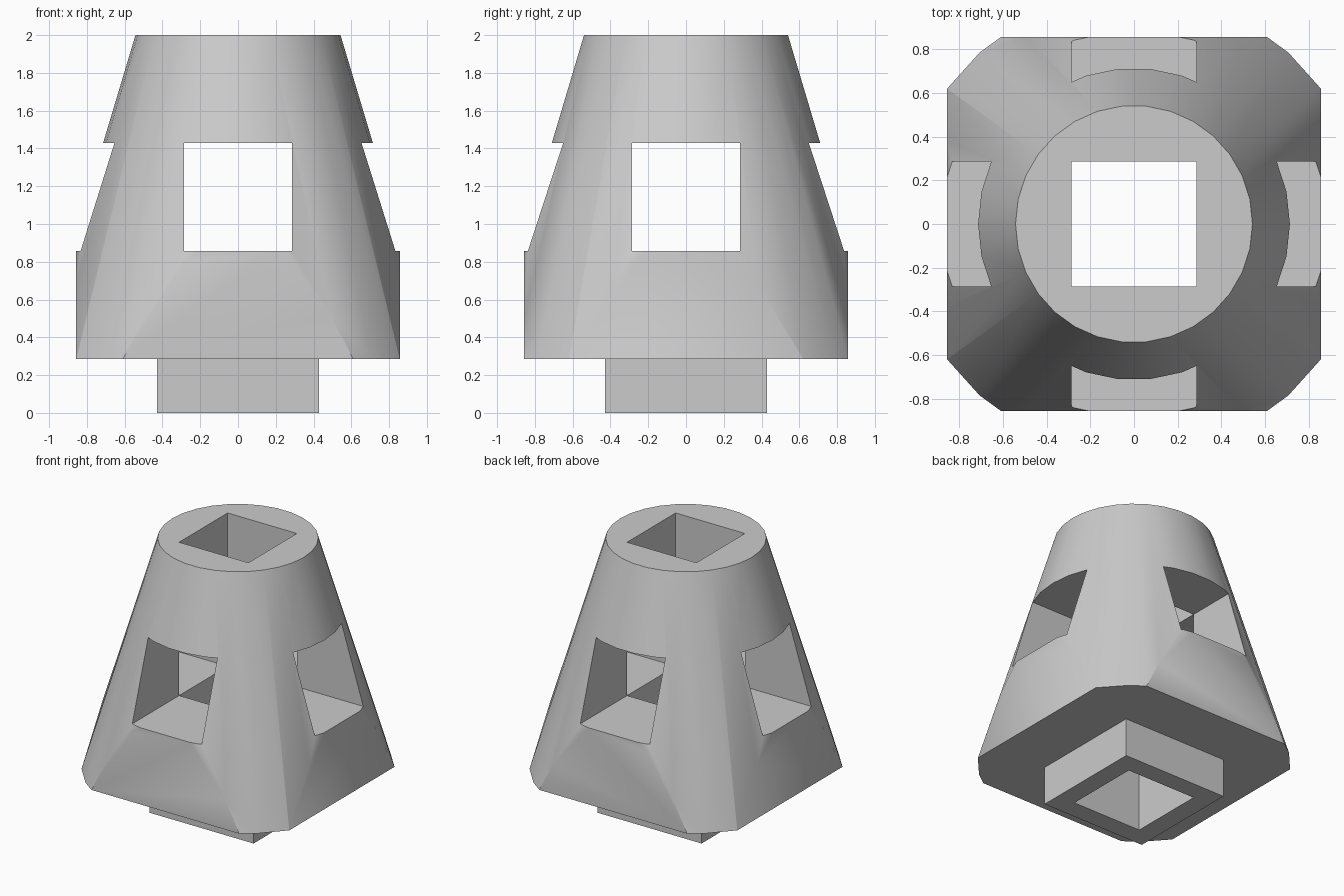
import bpy
import math

cube = bpy.data.objects.get("Cube")
if cube:
    bpy.data.objects.remove(cube, do_unlink=True)

U = 2 / 7  # modelling unit: the whole part is seven units tall

grey = bpy.data.materials.new("light_grey")
grey.use_nodes = True
COLOUR = (0.6, 0.6, 0.6, 1)
grey.diffuse_color = COLOUR
grey.node_tree.nodes["Principled BSDF"].inputs["Base Color"].default_value = COLOUR


def box(name, size, z):
    """Box with full dimensions in units, centred at height z in units."""
    bpy.ops.mesh.primitive_cube_add(size=1, location=(0, 0, z * U))
    ob = bpy.context.object
    ob.name = name
    ob.scale = [s * U for s in size]
    bpy.ops.object.transform_apply(location=True, rotation=True, scale=True)
    return ob


def combine(target, tool, operation):
    """Apply an exact boolean, then discard the tool."""
    tool.hide_render = True
    bpy.context.view_layer.objects.active = target
    mod = target.modifiers.new(operation, "BOOLEAN")
    mod.operation = operation
    mod.solver = "EXACT"
    mod.object = tool
    bpy.ops.object.modifier_apply(modifier=mod.name)
    bpy.data.objects.remove(tool, do_unlink=True)


# Tapered body: a thirty-sided cone frustum with a facet corner on the x axis
bpy.ops.mesh.primitive_cone_add(vertices=30, radius1=3.7 * U, radius2=1.9 * U,
                                depth=6 * U, location=(0, 0, 4 * U),
                                rotation=(0, 0, math.pi / 2))
body = bpy.context.object
body.name = "tapered_hub"
bpy.ops.object.transform_apply(location=True, rotation=True, scale=True)

# Flat sides, then the square peg underneath
combine(body, box("square_trim", (6, 6, 10), 4), "INTERSECT")
combine(body, box("peg", (3, 3, 1.5), 0.75), "UNION")

# Square shaft from top to bottom and square windows through both sides
combine(body, box("shaft_cutter", (2, 2, 10), 4), "DIFFERENCE")
combine(body, box("side_window_cutter", (10, 2, 2), 4), "DIFFERENCE")
combine(body, box("front_window_cutter", (2, 10, 2), 4), "DIFFERENCE")

body.data.materials.clear()
body.data.materials.append(grey)
for poly in body.data.polygons:
    poly.material_index = 0

# Smooth cone with sharp openings
bpy.ops.object.select_all(action="DESELECT")
body.select_set(True)
bpy.context.view_layer.objects.active = body
bpy.ops.object.shade_smooth_by_angle(angle=math.radians(36))
